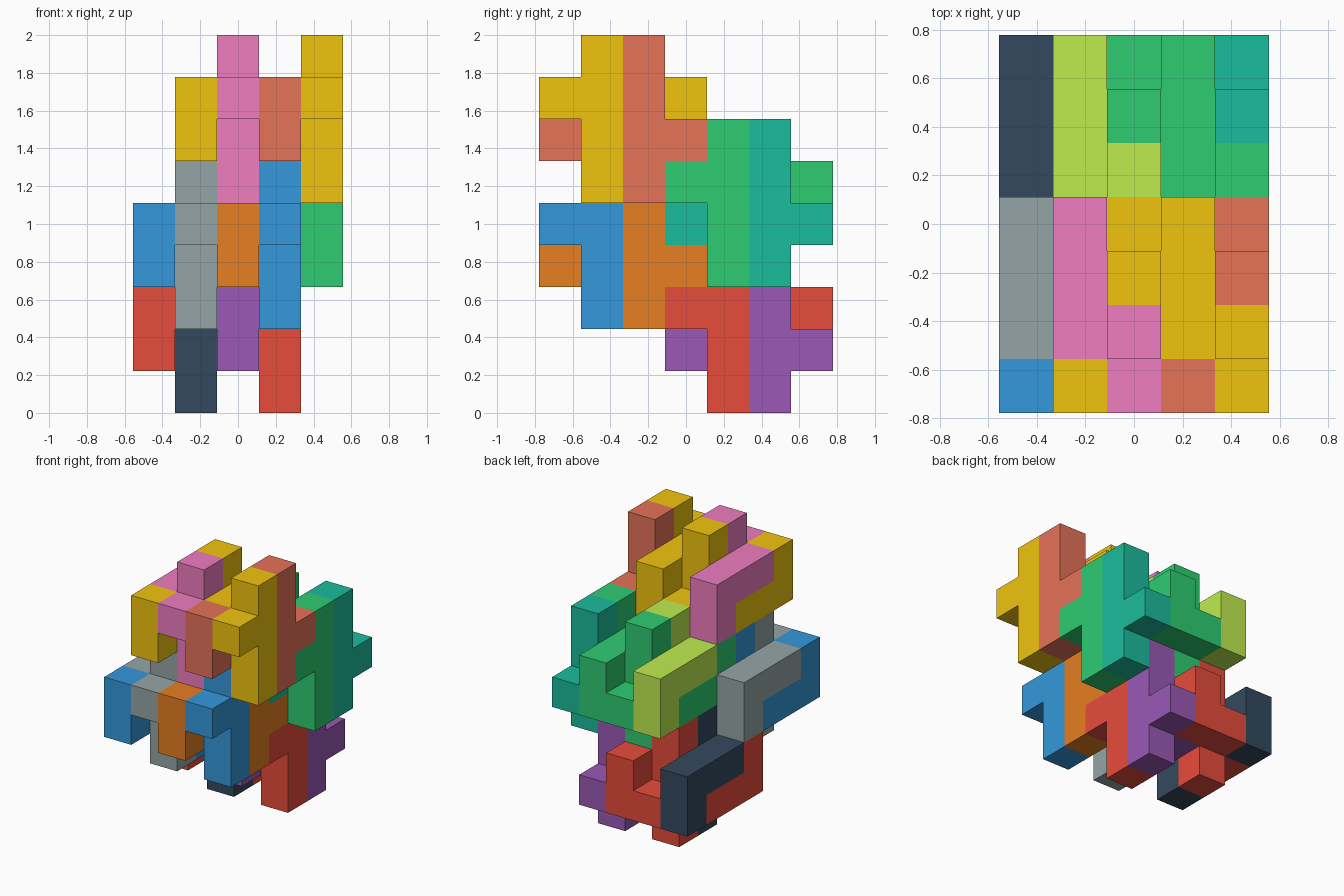
import bpy, bmesh
from mathutils import Vector

if "Cube" in bpy.data.objects:
    bpy.data.objects.remove(bpy.data.objects["Cube"])

U = 2 / 9                                  # edge of one cube cell
ORIGIN = Vector((-2.5, -3.5, 0))           # centres the 5 x 7 x 9 cell block


def hook(i):
    """L-shaped arm low at the front of slab i, and a cross in the slab behind it."""
    return ([(i, 0, 2)] + [(i, j, 1) for j in range(3)]
            + [(i + 1, 2, k) for k in range(4)] + [(i + 1, 3, 1)])


def flipped(cells):
    """Same shape turned half a turn in the y-z plane."""
    return [(i, 3 - j, 3 - k) for i, j, k in cells]


# One interlocking unit: left piece, double middle piece, right piece
left = flipped(hook(0))
middle = hook(0) + flipped(hook(2))
right = hook(2)


def material(name, hex_rgb):
    mat = bpy.data.materials.new(name)
    srgb = [int(hex_rgb[n:n + 2], 16) / 255 for n in (0, 2, 4)]
    lin = [c / 12.92 if c <= 0.04045 else ((c + 0.055) / 1.055) ** 2.4 for c in srgb]
    mat.diffuse_color = (*lin, 1)
    mat.use_nodes = True
    mat.node_tree.nodes["Principled BSDF"].inputs["Base Color"].default_value = mat.diffuse_color
    return mat


def build_piece(name, cells, offset, color):
    """Closed solid made from the outer faces of the cells."""
    filled = set(cells)
    base = ORIGIN + Vector(offset)
    bm = bmesh.new()
    for cell in cells:
        for axis in range(3):
            for side in (0, 1):
                near = list(cell)
                near[axis] += 2 * side - 1
                if tuple(near) in filled:
                    continue
                loop = []
                for a, b in ((0, 0), (1, 0), (1, 1), (0, 1)):
                    p = Vector(cell)
                    p[axis] += side
                    p[(axis + 1) % 3] += a
                    p[(axis + 2) % 3] += b
                    loop.append(bm.verts.new((p + base) * U))
                bm.faces.new(loop if side else loop[::-1])
    bmesh.ops.remove_doubles(bm, verts=bm.verts, dist=1e-4)
    bmesh.ops.dissolve_limit(bm, angle_limit=0.01, verts=bm.verts, edges=bm.edges)
    mesh = bpy.data.meshes.new(name)
    bm.to_mesh(mesh)
    bm.free()
    mesh.materials.append(material(name + "_color", color))
    bpy.context.collection.objects.link(bpy.data.objects.new(name, mesh))


# Four shifted copies of the unit: offset in cells, colours of left / middle / right
units = {
    "bottom_back": ((0, 3, 0), ("34495e", "e74c3c", "9b59b6")),
    "lower_front": ((0, 0, 2), ("95a5a6", "3498db", "e67e22")),
    "upper_back": ((1, 3, 3), ("bfec4f", "2ecc71", "1abc9c")),
    "top_front": ((1, 0, 5), ("ef7dc0", "f1c40f", "e67359")),
}
for unit, (offset, colors) in units.items():
    for part, cells, color in zip(("left", "middle", "right"), (left, middle, right), colors):
        build_piece(f"{unit}_{part}_piece", cells, offset, color)
